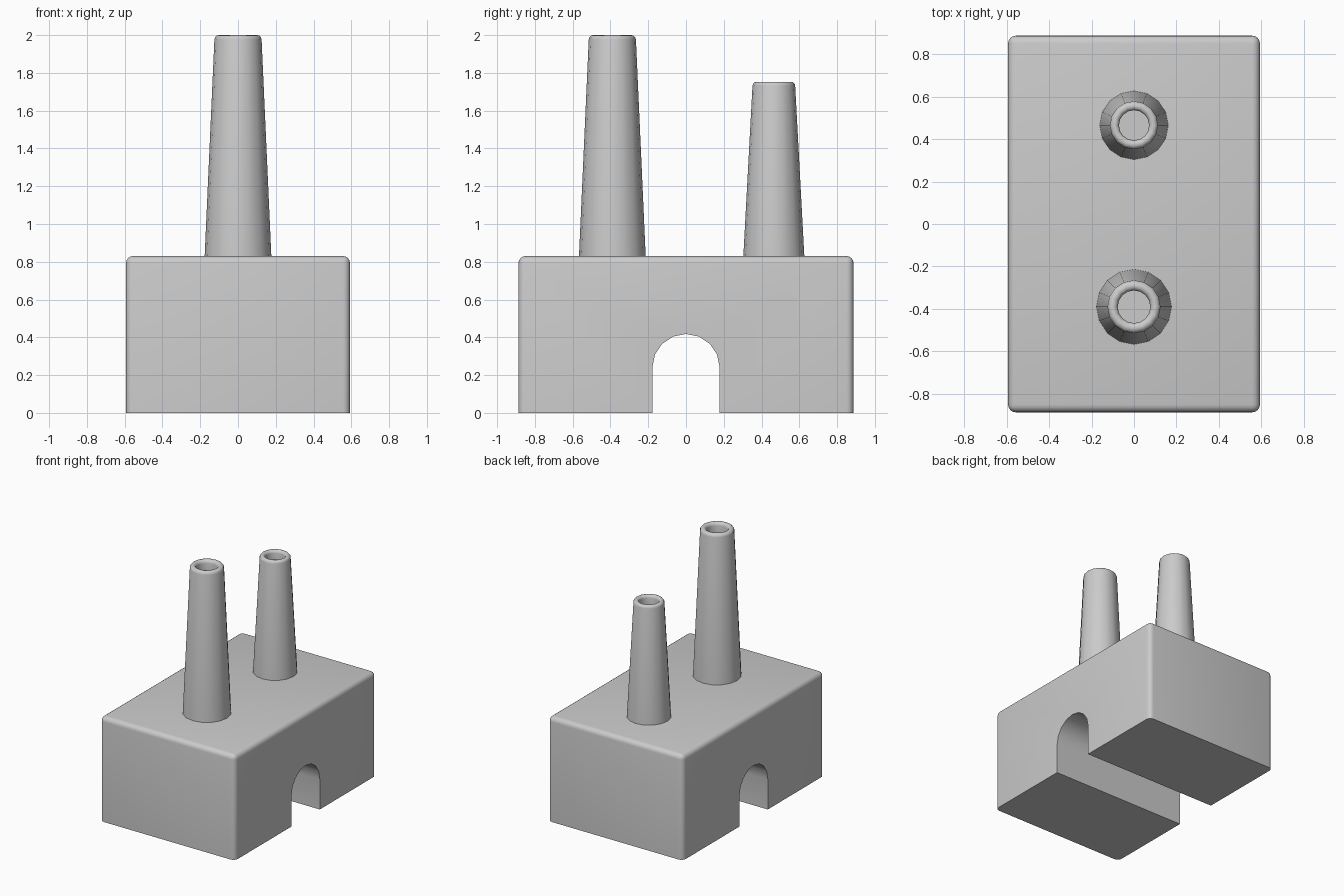
import bpy, bmesh, math
from mathutils import Matrix

cube = bpy.data.objects.get("Cube")
if cube:
    bpy.data.objects.remove(cube, do_unlink=True)

grey = bpy.data.materials.new("plain_grey")
grey.use_nodes = True
colour = (0.6, 0.6, 0.6, 1)
grey.diffuse_color = colour
grey.node_tree.nodes["Principled BSDF"].inputs["Base Color"].default_value = colour


def finish(bm, name):
    bmesh.ops.recalc_face_normals(bm, faces=bm.faces)
    mesh = bpy.data.meshes.new(name)
    bm.to_mesh(mesh)
    bm.free()
    mesh.materials.append(grey)
    obj = bpy.data.objects.new(name, mesh)
    bpy.context.collection.objects.link(obj)
    bpy.ops.object.select_all(action="DESELECT")
    obj.select_set(True)
    bpy.context.view_layer.objects.active = obj
    bpy.ops.object.shade_smooth_by_angle(angle=math.radians(35))
    return obj


# Block with an arched tunnel: side profile swept across the width
W, L, H = 0.593, 0.887, 0.83
R, SPRING, STEPS = 0.178, 0.24, 8
profile = [(-L, 0), (-L, H), (L, H), (L, 0), (R, 0)]
for i in range(STEPS + 1):
    a = math.pi * i / STEPS
    profile.append((R * math.cos(a), SPRING + R * math.sin(a)))
profile.append((-R, 0))
bm = bmesh.new()
side = bm.faces.new([bm.verts.new((-W, y, z)) for y, z in profile])
swept = bmesh.ops.extrude_face_region(bm, geom=[side], use_keep_orig=True)
bmesh.ops.translate(bm, vec=(2 * W, 0, 0),
                    verts=[v for v in swept["geom"] if isinstance(v, bmesh.types.BMVert)])


# Round the upright corners and the top rim, keep the underside sharp
def rounded(edge):
    a, b = (v.co for v in edge.verts)
    on_end = abs(a.y) > L - 0.01 and abs(b.y) > L - 0.01
    return on_end and max(a.z, b.z) > 0.01 or min(a.z, b.z) > H - 0.01


bmesh.ops.bevel(bm, geom=[e for e in bm.edges if rounded(e)], offset=0.037,
                offset_type="OFFSET", segments=4, profile=0.5, affect="EDGES")
finish(bm, "block")


# Tapered hollow chimneys with a rounded lip, turned from a profile
def chimney(name, y, base, top, height, bore):
    lip = (top - bore) / 2
    middle = top - lip
    points = [(base, H - 0.01)]
    for i in range(7):
        a = math.pi * i / 6
        points.append((middle + lip * math.cos(a), height - lip + lip * math.sin(a)))
    points += [(bore, height - 0.1), (0, height - 0.1)]
    bm = bmesh.new()
    verts = [bm.verts.new((r, 0, z)) for r, z in points]
    edges = [bm.edges.new(pair) for pair in zip(verts, verts[1:])]
    bmesh.ops.spin(bm, geom=verts + edges, cent=(0, 0, 0), axis=(0, 0, 1),
                   angle=math.tau, steps=16)
    bmesh.ops.remove_doubles(bm, verts=bm.verts, dist=0.0005)
    bmesh.ops.transform(bm, verts=bm.verts, matrix=Matrix.Translation((0, y, 0)))
    finish(bm, name)


chimney("front_chimney", -0.39, 0.177, 0.125, 2.0, 0.077)
chimney("rear_chimney", 0.465, 0.162, 0.113, 1.753, 0.071)
